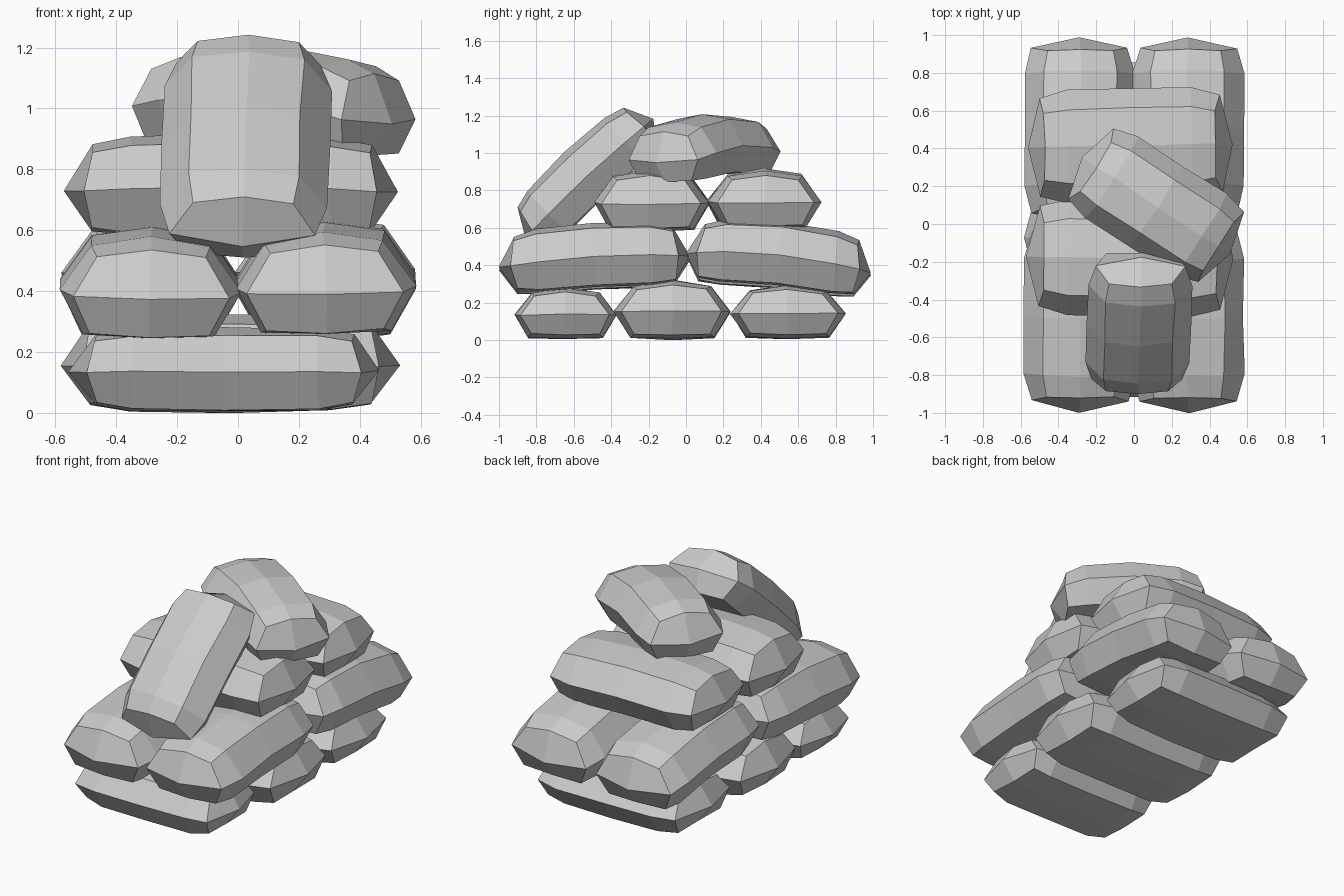
import bpy, bmesh, random
from math import radians
from mathutils import Euler, Vector

if "Cube" in bpy.data.objects:
    bpy.data.objects.remove(bpy.data.objects["Cube"])

random.seed(4)

# cross-section of a filled sack: (width, height), side seams at height 0
SECTION = [(1, -.06), (.66, .81), (0, 1), (-.66, .81), (-1, -.06), (-.73, -.95), (0, -1), (.73, -.95)]
STATIONS = [-.83, -.6, 0, .6, .83]


def sack(name, centre, size, yaw=0, pitch=0, roll=0, droop=0.0):
    """Low-poly sack lying along local x, pinched to a seam at both ends."""
    half = Vector(size) / 2
    bm = bmesh.new()

    def vert(x, y, z):
        wob = [random.uniform(-.005, .005) for _ in range(3)]
        return bm.verts.new((x * half.x + wob[0], y * half.y + wob[1],
                             z * half.z - droop * x * x + wob[2] * .6))

    rings = []
    for t in STATIONS:
        end = abs(t) > .8
        ring = []
        for i, (y, z) in enumerate(SECTION):
            if end and i in (0, 4):      # seam corners
                ring.append(vert(.88 if t > 0 else -.88, y * .87, z))
            elif end:
                ring.append(vert(t, y * .9, z * .84))
            else:
                ring.append(vert(t, y, z * (1 if t == 0 else .97)))
        rings.append(ring)

    # side walls
    for a, b in zip(rings, rings[1:]):
        for i in range(8):
            j = (i + 1) % 8
            bm.faces.new((a[i], a[j], b[j], b[i]))
    # end caps meeting at a seam tip
    for ring, s in ((rings[0], -1), (rings[-1], 1)):
        tip = vert(s, 0, -.04)
        for i in (0, 2, 4, 6):
            bm.faces.new((ring[i], ring[i + 1], ring[(i + 2) % 8], tip))

    bmesh.ops.recalc_face_normals(bm, faces=bm.faces)
    mesh = bpy.data.meshes.new(name)
    bm.to_mesh(mesh)
    bm.free()
    ob = bpy.data.objects.new(name, mesh)
    ob.location = centre
    ob.rotation_euler = Euler([radians(a) for a in (roll, pitch, yaw)])
    bpy.context.collection.objects.link(ob)
    return ob


# bottom layer: three sacks lying across
sack("bottom_sack_front", (-.045, -.645, .143), (1.02, .545, .278))
sack("bottom_sack_middle", (-.025, -.075, .162), (1.11, .62, .32))
sack("bottom_sack_back", (-.025, .545, .15), (1.07, .615, .29))

# second layer: two pairs running front to back, sagging outwards
for side, x, drop, roll in (("left", -.287, -.015, 1), ("right", .287, 0, -1)):
    sack("second_sack_front_" + side, (x, -.49, .455 + drop), (1.02, .588, .345),
         yaw=90, pitch=-3.5, roll=roll, droop=.03)
    sack("second_sack_back_" + side, (x, .5, .463 + drop), (1.0, .588, .345),
         yaw=90, pitch=6, roll=roll, droop=.045)

# third layer: two sacks lying across
sack("third_sack_front", (-.02, -.18, .75), (1.1, .61, .335), yaw=-1, droop=.015)
sack("third_sack_back", (-.02, .415, .755), (1.09, .6, .325), yaw=1, droop=.015)

# top sack, turned and draped
sack("top_sack", (.12, .095, 1.05), (.93, .51, .32), yaw=-33, pitch=3, droop=.07)

# sack leaning against the front of the pile
sack("leaning_sack", (.025, -.54, .888), (.935, .55, .32), yaw=88, pitch=-43, roll=2, droop=.025)
